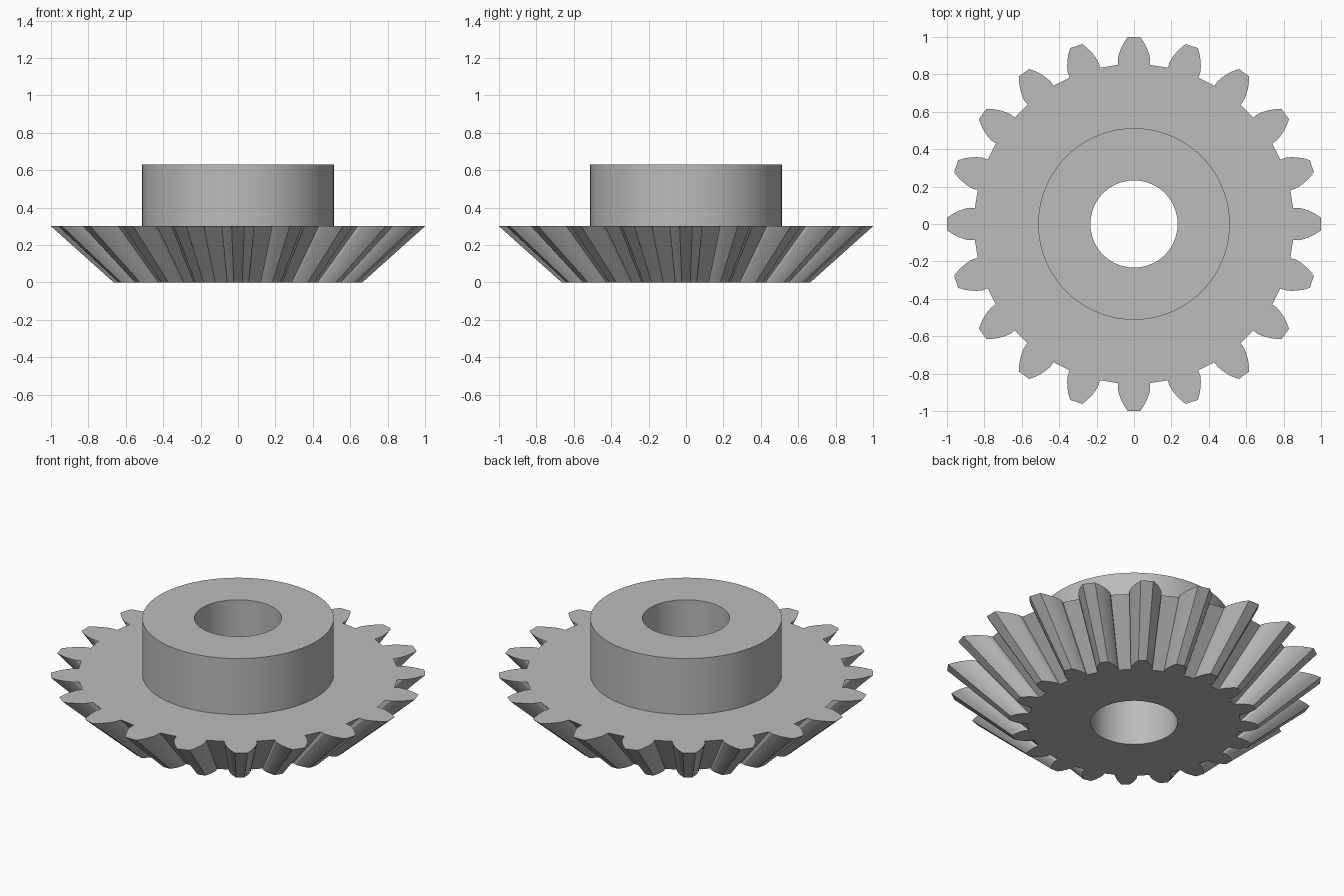
import bpy, bmesh, math

cube = bpy.data.objects.get("Cube")
if cube:
    bpy.data.objects.remove(cube, do_unlink=True)

TEETH = 20
BOTTOM_SCALE = 0.665              # teeth taper towards the bottom
CROWN_Z, HUB_Z = 0.30, 0.63
HUB_R, BORE_R = 0.512, 0.233

# Half tooth: (distance from axis, half width), root to tip
half = [(0.851, 0.084), (0.88, 0.087), (0.91, 0.080),
        (0.94, 0.069), (0.97, 0.054), (1.0, 0.034)]
tooth = [(r, -w) for r, w in half] + [(r, w) for r, w in reversed(half)]
COUNT = TEETH * len(tooth)


def gear_ring(scale, z):
    """Toothed outline, one tooth repeated around the axis."""
    ring = []
    for i in range(TEETH):
        a = 2 * math.pi * i / TEETH
        c, s = math.cos(a) * scale, math.sin(a) * scale
        ring += [(x * c - y * s, x * s + y * c, z) for x, y in tooth]
    return ring


def circle_ring(r, z):
    """Circle with as many points as the toothed outline, aligned to it."""
    shift = (len(tooth) - 1) / 2
    angles = [2 * math.pi * (k - shift) / COUNT for k in range(COUNT)]
    return [(r * math.cos(a), r * math.sin(a), z) for a in angles]


# Loft: underside, toothed flank, crown top, hub wall, hub top, bore
rings = [circle_ring(BORE_R, 0), gear_ring(BOTTOM_SCALE, 0),
         gear_ring(1.0, CROWN_Z), circle_ring(HUB_R, CROWN_Z),
         circle_ring(HUB_R, HUB_Z), circle_ring(BORE_R, HUB_Z)]

bm = bmesh.new()
loops = [[bm.verts.new(p) for p in ring] for ring in rings]
for i, lower in enumerate(loops):
    upper = loops[(i + 1) % len(loops)]
    for k in range(COUNT):
        n = (k + 1) % COUNT
        bm.faces.new((lower[k], lower[n], upper[n], upper[k]))
bmesh.ops.recalc_face_normals(bm, faces=bm.faces)
mesh = bpy.data.meshes.new("bevel_gear")
bm.to_mesh(mesh)
bm.free()

# Plain grey metal
grey = bpy.data.materials.new("grey")
grey.use_nodes = True
colour = (0.5, 0.5, 0.5, 1)
grey.diffuse_color = colour
grey.node_tree.nodes["Principled BSDF"].inputs["Base Color"].default_value = colour
mesh.materials.append(grey)

gear = bpy.data.objects.new("bevel_gear", mesh)
bpy.context.collection.objects.link(gear)

# Smooth walls and flanks, sharp rims
bpy.ops.object.select_all(action='DESELECT')
gear.select_set(True)
bpy.context.view_layer.objects.active = gear
bpy.ops.object.shade_smooth_by_angle(angle=math.radians(25))
